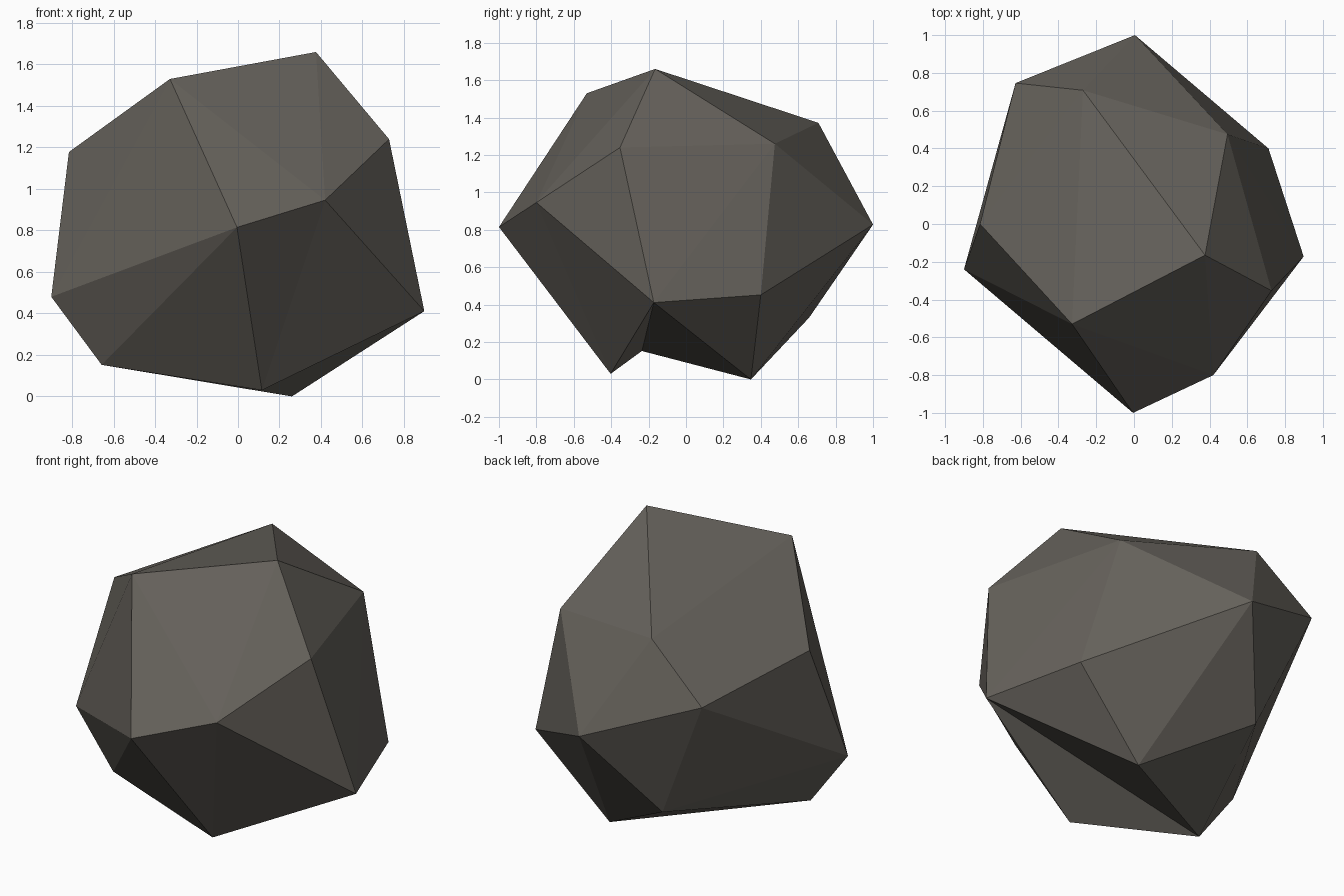
import bpy
import bmesh

if "Cube" in bpy.data.objects:
    bpy.data.objects.remove(bpy.data.objects["Cube"])

# Corner points of the boulder, from the top down
CORNERS = {
    "peak": (0.376, -0.165, 1.66),
    "top_front": (-0.328, -0.53, 1.53),
    "top_back": (-0.27, 0.708, 1.372),
    "shoulder_back": (0.495, 0.475, 1.26),
    "shoulder_right": (0.728, -0.353, 1.24),
    "shoulder_left": (-0.815, 0.0, 1.178),
    "back_left": (-0.627, 0.746, 1.07),
    "front_right": (0.42, -0.80, 0.946),
    "back_tip": (0.005, 1.0, 0.828),
    "front_tip": (-0.005, -1.0, 0.815),
    "left_tip": (-0.90, -0.24, 0.48),
    "right_back": (0.712, 0.40, 0.452),
    "right_tip": (0.898, -0.172, 0.411),
    "low_back": (-0.306, 0.658, 0.33),
    "low_left": (-0.657, -0.236, 0.152),
    "foot_front": (0.115, -0.403, 0.03),
    "foot_back": (0.26, 0.347, 0.0),
}

bm = bmesh.new()
v = {name: bm.verts.new(co) for name, co in CORNERS.items()}
bmesh.ops.convex_hull(bm, input=list(bm.verts))
bmesh.ops.triangulate(bm, faces=list(bm.faces))


def flip_edge(a, b, c, d):
    """Swap the diagonal a-b for c-d, which makes a chipped hollow."""
    edge = bm.edges.get((v[a], v[b]))
    if edge is None:
        return
    corners = {x for f in edge.link_faces for x in f.verts}
    if corners != {v[a], v[b], v[c], v[d]}:
        return
    bmesh.ops.delete(bm, geom=[edge], context='EDGES')
    bm.faces.new((v[a], v[c], v[d]))
    bm.faces.new((v[b], v[d], v[c]))


# Shallow crease at the front and the notch under the boulder
flip_edge("front_tip", "right_tip", "front_right", "foot_front")
flip_edge("foot_front", "foot_back", "low_left", "right_tip")
bmesh.ops.recalc_face_normals(bm, faces=list(bm.faces))

mesh = bpy.data.meshes.new("boulder")
bm.to_mesh(mesh)
bm.free()

# One flat warm grey stone colour
stone = bpy.data.materials.new("warm grey stone")
stone.diffuse_color = (0.13, 0.12, 0.104, 1.0)
stone.use_nodes = True
stone.node_tree.nodes["Principled BSDF"].inputs["Base Color"].default_value = stone.diffuse_color
mesh.materials.append(stone)

boulder = bpy.data.objects.new("boulder", mesh)
bpy.context.collection.objects.link(boulder)
